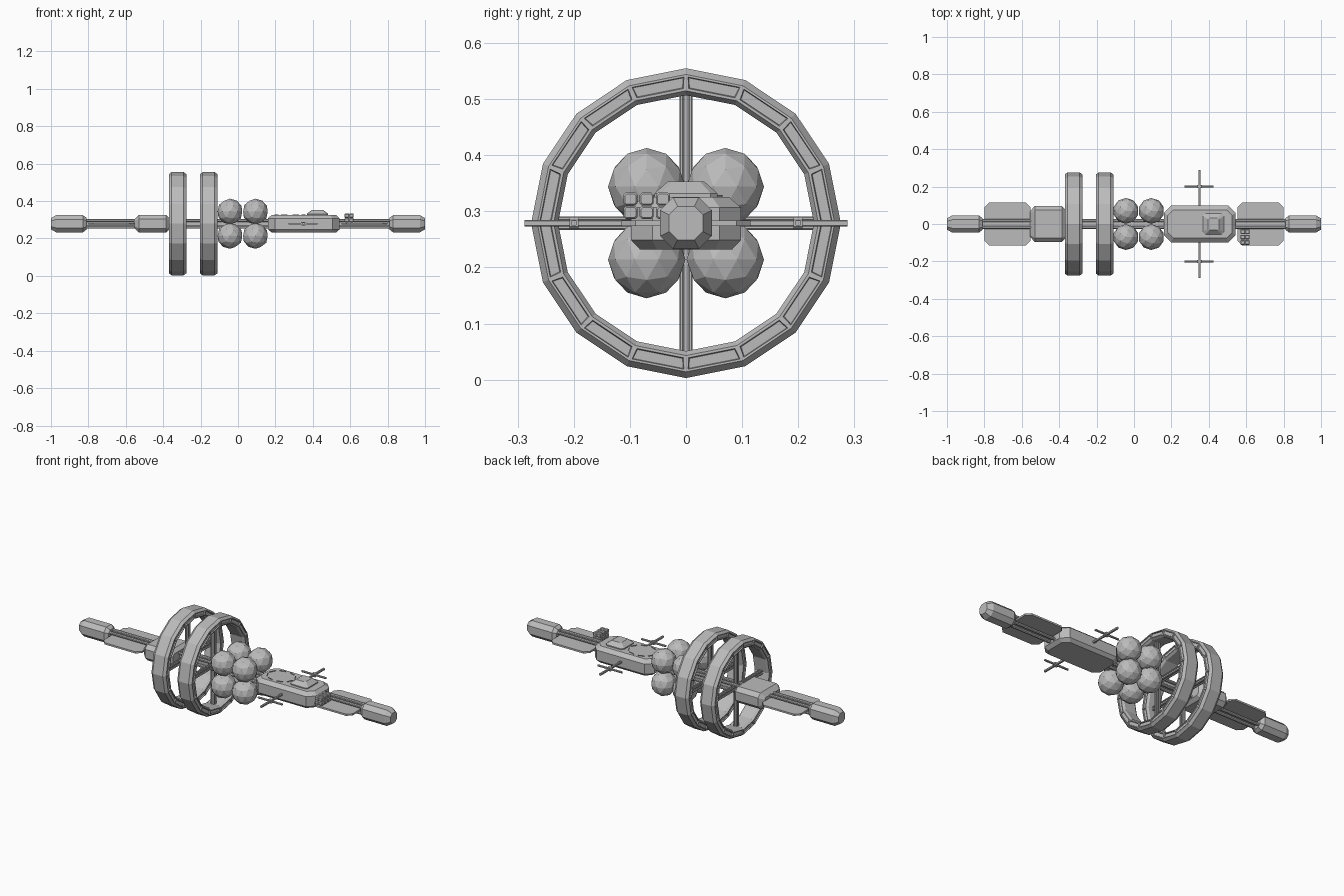
import bpy, bmesh, math
from mathutils import Vector, Matrix

cube = bpy.data.objects.get("Cube")
if cube:
    bpy.data.objects.remove(cube, do_unlink=True)

AXIS_Z = 0.279
grey = bpy.data.materials.new("hull_grey")
grey.use_nodes = True
COLOUR = (0.5, 0.5, 0.5, 1)
grey.diffuse_color = COLOUR
grey.node_tree.nodes["Principled BSDF"].inputs["Base Color"].default_value = COLOUR


def finish(name, bm):
    """Turn a bmesh into a flat-shaded object centred on the ship's axis height."""
    bmesh.ops.recalc_face_normals(bm, faces=bm.faces)
    mesh = bpy.data.meshes.new(name)
    bm.to_mesh(mesh)
    bm.free()
    mesh.materials.append(grey)
    obj = bpy.data.objects.new(name, mesh)
    obj.location.z = AXIS_Z
    bpy.context.collection.objects.link(obj)
    return obj


def loft(bm, stations, axis, centre=(0, 0, 0)):
    """Skin octagonal sections (position, half a, half b, corner cut) along an axis."""
    rings = []
    for t, a, b, c in stations:
        pts = [(a, b - c), (a - c, b), (c - a, b), (-a, b - c),
               (-a, c - b), (c - a, -b), (a - c, -b), (a, c - b)]
        place = {"x": lambda u, v: (t, u, v), "y": lambda u, v: (u, t, v),
                 "z": lambda u, v: (u, v, t)}[axis]
        rings.append([bm.verts.new(Vector(place(u, v)) + Vector(centre)) for u, v in pts])
    for lo, hi in zip(rings, rings[1:]):
        for i in range(8):
            j = (i + 1) % 8
            bm.faces.new((lo[i], lo[j], hi[j], hi[i]))
    bm.faces.new(rings[0])
    bm.faces.new(rings[-1])


def part(name, stations, axis, centre=(0, 0, 0)):
    bm = bmesh.new()
    loft(bm, stations, axis, centre)
    return finish(name, bm)


def truss(bm, start, end, axis, core, offset, rod, centre=(0, 0, 0)):
    """A central beam with four rods around it."""
    loft(bm, [(t, core, core, core * 0.3) for t in (start, end)], axis, centre)
    for u in (-offset, offset):
        for v in (-offset, offset):
            shift = {"x": (0, u, v), "y": (u, 0, v), "z": (u, v, 0)}[axis]
            loft(bm, [(t, rod, rod, rod * 0.55) for t in (start, end)], axis,
                 Vector(centre) + Vector(shift))


# Spine running the whole length
bm = bmesh.new()
truss(bm, -0.84, 0.84, "x", 0.014, 0.018, 0.008)
finish("spine", bm)

# End pods and flat panels, one pair at each end
for side, label in ((-1, "rear"), (1, "front")):
    part(label + "_pod", [(side * x, r, r, r * 0.5) for x, r in
                          ((0.81, 0.032), (0.83, 0.046), (0.972, 0.046), (1.0, 0.03))], "x")
    part(label + "_panel", [(z, 0.123, 0.115, 0.025) for z in (-0.005, 0.005)], "z",
         (side * 0.677, 0, 0))

# Rear module
part("rear_module", [(-0.555, 0.07, 0.022, 0.01), (-0.53, 0.096, 0.047, 0.022),
                     (-0.385, 0.096, 0.047, 0.022), (-0.365, 0.075, 0.03, 0.012)], "x")

# Habitat rings with recessed side panels and four spokes each
SIDES = 16
PROFILE = [(-0.032, 0.276), (0.032, 0.276), (0.047, 0.265), (0.047, 0.236),
           (0.035, 0.228), (-0.035, 0.228), (-0.047, 0.236), (-0.047, 0.265)]
for label, x in (("rear", -0.323), ("front", -0.157)):
    bm = bmesh.new()
    loops = []
    for s in range(SIDES):
        turn = Matrix.Rotation(math.tau * s / SIDES, 4, "X")
        loops.append([bm.verts.new(turn @ Vector((x + dx, 0, r))) for dx, r in PROFILE])
    side_faces = []
    for s in range(SIDES):
        here, there = loops[s], loops[(s + 1) % SIDES]
        for i in range(8):
            j = (i + 1) % 8
            face = bm.faces.new((here[i], here[j], there[j], there[i]))
            if i in (2, 6):
                side_faces.append(face)
    bmesh.ops.recalc_face_normals(bm, faces=bm.faces)
    bmesh.ops.inset_individual(bm, faces=side_faces, thickness=0.006)
    bmesh.ops.inset_individual(bm, faces=side_faces, thickness=0.002, depth=-0.006)
    finish(label + "_ring", bm)

    bm = bmesh.new()
    for axis in "yz":
        truss(bm, -0.235, 0.235, axis, 0.007, 0.008, 0.004, (x, 0, 0))
    finish(label + "_ring_spokes", bm)

# Cluster of eight faceted tanks
for x in (-0.043, 0.093):
    for y in (-0.07, 0.07):
        for z in (-0.065, 0.065):
            bm = bmesh.new()
            bmesh.ops.create_icosphere(bm, subdivisions=2, radius=0.069,
                                       matrix=Matrix.Translation((x, y, z)))
            finish("tank", bm)

# Main module, with bevelled top and bottom
BODY_X = 0.352
part("main_module", [(-0.047, 0.172, 0.082, 0.03), (-0.03, 0.192, 0.098, 0.038),
                     (0.028, 0.192, 0.098, 0.038), (0.047, 0.172, 0.076, 0.03)],
     "z", (BODY_X, 0, 0))
part("bridge", [(0.04, 0.057, 0.056, 0.012), (0.053, 0.057, 0.056, 0.012),
                (0.074, 0.03, 0.033, 0.008)], "z", (0.425, 0, 0))

# Broken outline of raised strips on the module's deck
bm = bmesh.new()
for k in range(8):
    angle = math.tau * (k + 0.5) / 8
    spot = Vector((0.278 + 0.078 * math.cos(angle), 0.062 * math.sin(angle), 0.048))
    heading = math.atan2(0.062 * math.cos(angle), -0.078 * math.sin(angle))
    bmesh.ops.create_cube(bm, size=1, matrix=Matrix.Translation(spot)
                          @ Matrix.Rotation(heading, 4, "Z")
                          @ Matrix.Diagonal((0.035, 0.004, 0.005, 1)))
finish("deck_marking", bm)

# Side antennas with crossbars
for side, label in ((-1, "right"), (1, "left")):
    bm = bmesh.new()
    loft(bm, [(side * y, 0.006, 0.006, 0.002) for y in (0.09, 0.288)], "y", (0.35, 0, 0))
    loft(bm, [(x, 0.005, 0.005, 0.002) for x in (0.27, 0.425)], "x", (0, side * 0.2, 0))
    loft(bm, [(side * y, 0.014, 0.01, 0.004) for y in (0.192, 0.208)], "y", (0.35, 0, 0))
    finish(label + "_antenna", bm)

# Stack of cargo boxes beside the front spine
for y in (-0.099, -0.07, -0.041):
    for z in (0.019, 0.043):
        bm = bmesh.new()
        for x in (0.582, 0.606):
            loft(bm, [(x - 0.012, 0.01, 0.009, 0.003), (x - 0.009, 0.0125, 0.0115, 0.004),
                      (x + 0.009, 0.0125, 0.0115, 0.004), (x + 0.012, 0.01, 0.009, 0.003)],
                 "x", (0, y, z))
        finish("cargo_box", bm)
